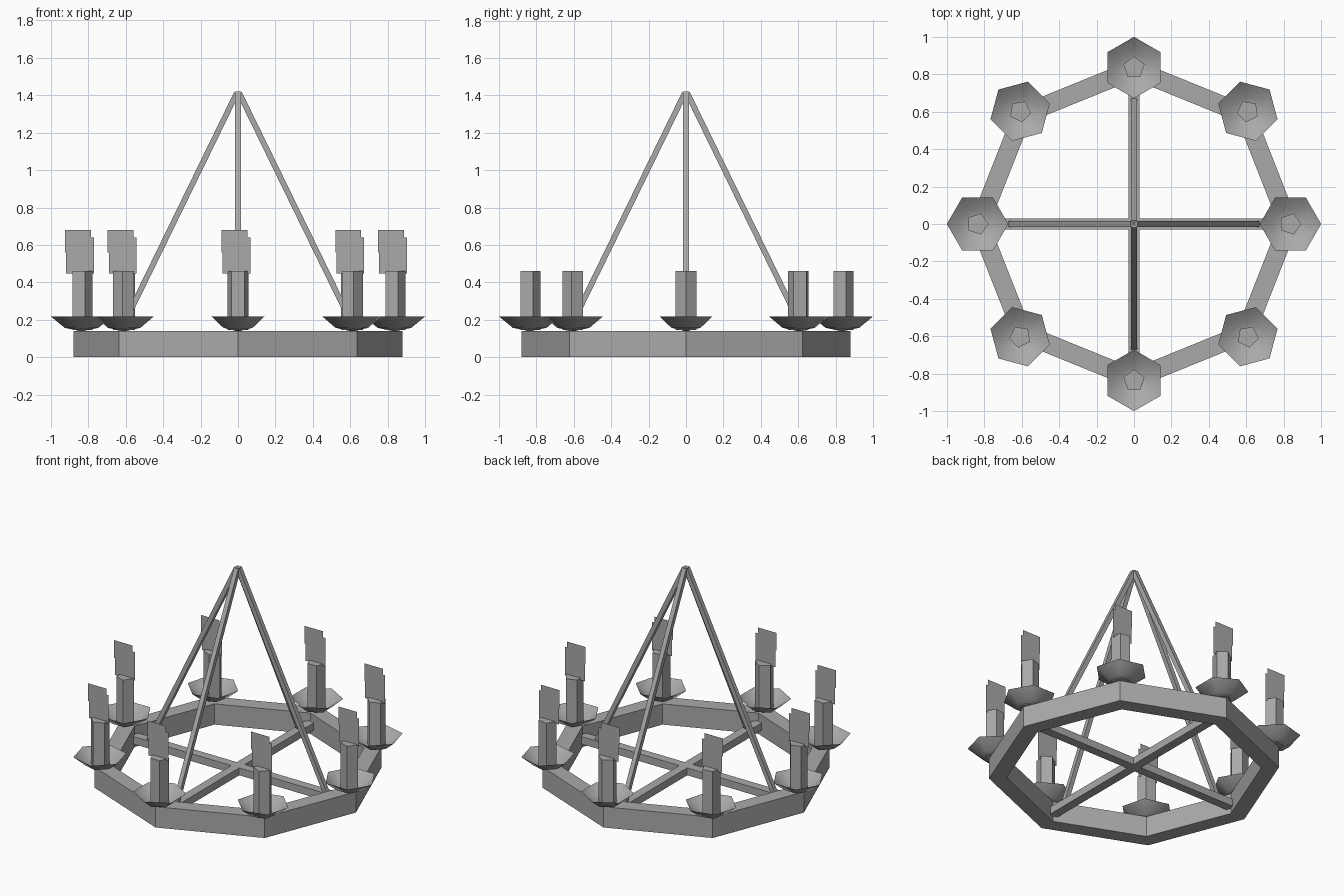
import bpy, bmesh, math
from mathutils import Vector, Matrix

if "Cube" in bpy.data.objects:
    bpy.data.objects.remove(bpy.data.objects["Cube"])

iron = bpy.data.materials.new("iron grey")
iron.diffuse_color = (0.4, 0.4, 0.4, 1)
iron.use_nodes = True
iron.node_tree.nodes["Principled BSDF"].inputs["Base Color"].default_value = iron.diffuse_color


def add(name, verts, faces, smooth=False):
    me = bpy.data.meshes.new(name)
    me.from_pydata([tuple(v) for v in verts], [], faces)
    me.materials.append(iron)
    for p in me.polygons:
        p.use_smooth = smooth
    ob = bpy.data.objects.new(name, me)
    bpy.context.collection.objects.link(ob)
    return ob


def circle(n, r, z, turn=0.0, c=(0, 0)):
    return [(c[0] + r * math.cos(turn + 2 * math.pi * i / n),
             c[1] + r * math.sin(turn + 2 * math.pi * i / n), z) for i in range(n)]


def strips(n, a, b):
    # quads joining two loops of n points
    return [(a + i, a + (i + 1) % n, b + (i + 1) % n, b + i) for i in range(n)]


def beam(name, a, b, w, h):
    # square bar between two points
    a, b = Vector(a), Vector(b)
    bm = bmesh.new()
    bmesh.ops.create_cube(bm, size=1)
    d = b - a
    side = Vector((0, 0, 1)).cross(d).normalized()
    up = d.normalized().cross(side)
    m = Matrix((side * w, up * h, d)).transposed().to_4x4()
    m.translation = (a + b) / 2
    bm.transform(m)
    bmesh.ops.recalc_face_normals(bm, faces=bm.faces)
    me = bpy.data.meshes.new(name)
    bm.to_mesh(me)
    bm.free()
    me.materials.append(iron)
    bpy.context.collection.objects.link(bpy.data.objects.new(name, me))


# eight-sided ring
R, r, H = 0.88, 0.772, 0.14
v = circle(8, R, 0) + circle(8, R, H) + circle(8, r, H) + circle(8, r, 0)
v = [(x * (1.02 if abs(abs(x) - abs(y)) < 0.01 else 1), y, z) for x, y, z in v]
add("ring", v, strips(8, 0, 8) + strips(8, 8, 16) + strips(8, 16, 24) + strips(8, 24, 0))

# cross bars inside the ring
beam("cross_bar_x", (-0.79, 0, 0.06), (0.79, 0, 0.06), 0.06, 0.05)
beam("cross_bar_y", (0, -0.79, 0.06), (0, 0.79, 0.06), 0.06, 0.05)

# four hanging rods
for k in range(4):
    t = k * math.pi / 2
    c, s = round(math.cos(t)), round(math.sin(t))
    beam(f"hanging_rod_{k + 1}", (0.662 * c, 0.662 * s, 0.07), (0.006 * c, 0.006 * s, 1.413),
         0.03, 0.03)

# candles with bowl and flat flame
for k in range(8):
    t = k * math.pi / 4
    rad = 0.836 if k % 2 == 0 else 0.852
    c = (rad * math.cos(t) * (1.01 if k % 2 else 1), rad * math.sin(t))
    # open six-sided drip bowl
    v = [(c[0], c[1], 0.138)] + circle(6, 0.09, 0.157, t, c) + circle(6, 0.164, 0.218, t, c)
    f = [(0, 1 + (i + 1) % 6, 1 + i) for i in range(6)] + strips(6, 1, 7)
    add(f"bowl_{k + 1}", v, f, True)
    # five-sided candle
    turn = t % math.pi
    v = circle(5, 0.059, 0.145, turn, c) + circle(5, 0.059, 0.46, turn, c)
    add(f"candle_{k + 1}", v, strips(5, 0, 5) + [(4, 3, 2, 1, 0), (5, 6, 7, 8, 9)])
    # flame plate facing the front
    out = [(-0.082, 0.447), (0.066, 0.447), (0.066, 0.64), (0.05, 0.64), (0.05, 0.68),
           (-0.088, 0.68), (-0.088, 0.56), (-0.082, 0.56)]
    add(f"flame_{k + 1}", [(c[0] + x, c[1], z) for x, z in out], [tuple(range(8))])
